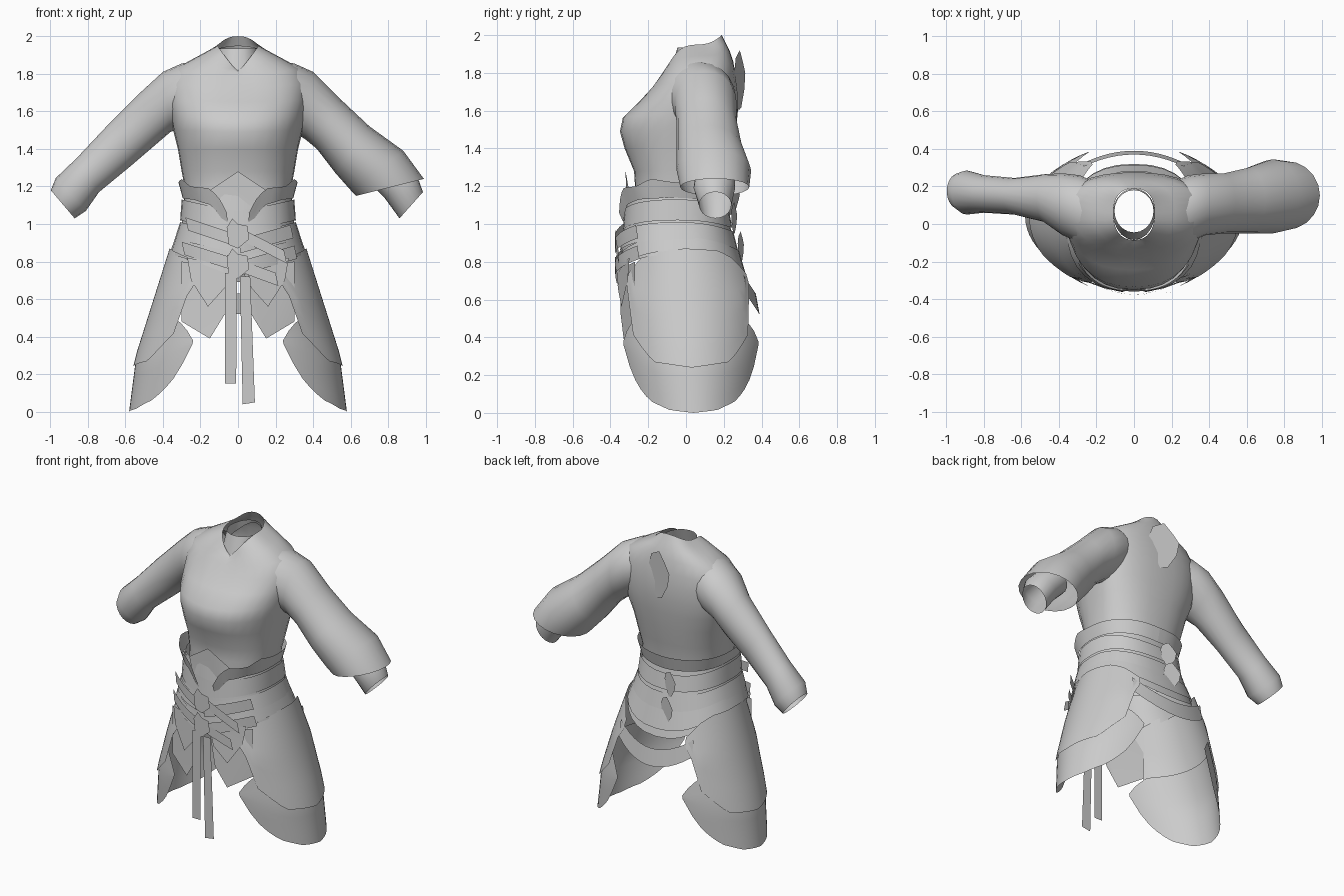
import bpy, bmesh, math
from math import sin, cos, pi, radians

cube = bpy.data.objects.get("Cube")
if cube:
    bpy.data.objects.remove(cube)

cloth = bpy.data.materials.new("grey_cloth")
cloth.use_nodes = True
GREY = (0.6, 0.6, 0.6, 1)
cloth.diffuse_color = GREY
cloth.node_tree.nodes["Principled BSDF"].inputs["Base Color"].default_value = GREY


def finish(name, bm, angle=45):
    mesh = bpy.data.meshes.new(name)
    bm.to_mesh(mesh)
    bm.free()
    obj = bpy.data.objects.new(name, mesh)
    bpy.context.collection.objects.link(obj)
    mesh.materials.append(cloth)
    bpy.ops.object.select_all(action="DESELECT")
    obj.select_set(True)
    bpy.context.view_layer.objects.active = obj
    bpy.ops.object.shade_smooth_by_angle(angle=radians(angle))
    return obj


def sheet(name, fn, nu, nv, closed=False):
    """Surface fn(u, v) with u, v in 0..1; closed joins the u ends."""
    bm = bmesh.new()
    cols = nu if closed else nu + 1
    rows = [[bm.verts.new(fn(i / nu, j / nv)) for i in range(cols)] for j in range(nv + 1)]
    for low, high in zip(rows, rows[1:]):
        for i in range(nu):
            k = (i + 1) % cols
            bm.faces.new((low[i], low[k], high[k], high[i]))
    return finish(name, bm)


def key(keys, t):
    """Linear interpolation through (t, value) pairs."""
    for (t0, a), (t1, b) in zip(keys, keys[1:]):
        if t <= t1:
            return a + (b - a) * max(0, t - t0) / (t1 - t0)
    return keys[-1][1]


def power(value, p):
    return math.copysign(abs(value) ** p, value)


def body(name, rings, p=0.85, segments=32):
    """Rings: front z, side z, back z, half width, front y, widest y, back y."""
    def fn(u, v):
        zf, zs, zb, w, yf, ym, yb = rings[round(v * (len(rings) - 1))]
        c, s = cos(2 * pi * u), sin(2 * pi * u)
        y = ym + (yb - ym if s > 0 else ym - yf) * power(s, p)
        z = zb + (zs - zb) * c * c if s > 0 else zf + (zs - zf) * abs(c)
        return w * power(c, p), y, z
    return sheet(name, fn, segments, len(rings) - 1, True)


def sleeve(name, side, rings):
    """Rings: top x, top z, bottom x, bottom z, front y, back y."""
    def fn(u, v):
        xt, zt, xb, zb, yf, yb = rings[round(v * (len(rings) - 1))]
        c, s = cos(2 * pi * u), sin(2 * pi * u)
        return (side * ((xt + xb) / 2 + c * (xt - xb) / 2),
                (yf + yb) / 2 + s * (yb - yf) / 2, (zt + zb) / 2 + c * (zt - zb) / 2)
    return sheet(name, fn, 20, len(rings) - 1, True)


def plate(name, points, y, bend=0.0, side=1, twist=0.0, shift=0.0):
    """Thin flat cloth piece from an x, z outline, bent round the body."""
    bm = bmesh.new()
    bm.faces.new([bm.verts.new((side * x + shift, y + bend * x * x + twist * x, z))
                  for x, z in points])
    bmesh.ops.triangulate(bm, faces=bm.faces[:])
    return finish(name, bm)


# Bodice and collar
body("bodice", [
    (1.0, 1.0, 1.0, .27, -.27, -.03, .2), (1.2, 1.2, 1.18, .285, -.27, -.02, .21),
    (1.28, 1.28, 1.28, .3, -.275, 0, .23), (1.4, 1.4, 1.4, .32, -.325, .03, .25),
    (1.49, 1.5, 1.5, .345, -.35, .07, .265), (1.56, 1.58, 1.6, .36, -.335, .08, .275),
    (1.65, 1.66, 1.7, .375, -.245, .08, .275), (1.72, 1.75, 1.78, .375, -.18, .08, .265),
    (1.77, 1.83, 1.86, .33, -.14, .08, .25), (1.795, 1.89, 1.92, .22, -.115, .07, .23),
    (1.805, 1.925, 1.96, .155, -.1, .06, .21), (1.815, 1.95, 2.0, .11, -.085, .06, .19)])
body("collar", [(1.8, 1.86, 1.93, .112, -.085, .06, .19),
                (1.935, 1.935, 1.95, .104, -.045, .07, .18)], 1, 20)

# Narrow sleeve, wide sleeve and its inner cuff
sleeve("right_sleeve", -1, [
    (.2, 1.87, .2, 1.56, -.13, .22), (.3, 1.855, .28, 1.52, -.1, .26),
    (.4, 1.81, .36, 1.49, -.06, .27),
    (.52, 1.7, .43, 1.43, .01, .265), (.7, 1.52, .57, 1.31, .05, .245),
    (.86, 1.35, .74, 1.17, .06, .26), (.97, 1.245, .81, 1.07, .05, .285),
    (.997, 1.18, .87, 1.03, .08, .27)])
sleeve("left_sleeve", 1, [
    (.2, 1.87, .2, 1.56, -.13, .22), (.3, 1.855, .28, 1.5, -.1, .26),
    (.4, 1.81, .36, 1.45, -.06, .27),
    (.54, 1.67, .42, 1.4, -.05, .27), (.7, 1.52, .52, 1.27, -.05, .3),
    (.88, 1.39, .6, 1.18, -.05, .345), (.99, 1.24, .63, 1.15, -.03, .335)])
sleeve("left_cuff", 1, [
    (.86, 1.34, .7, 1.22, .05, .26), (.96, 1.24, .78, 1.14, .04, .26),
    (.985, 1.17, .86, 1.03, .07, .24)])

# Sash layers round waist and hips
body("sash", [
    (1.17, 1.17, 1.15, .285, -.31, -.05, .2), (1.0, 1.0, 1.0, .3, -.33, -.05, .23),
    (.9, .93, .9, .325, -.34, -.04, .26), (.74, .84, .69, .355, -.35, -.02, .32)])
body("upper_wrap", [(1.07, 1.13, 1.08, .3, -.325, -.05, .225),
                    (.96, 1.02, .98, .308, -.335, -.045, .245)])
body("middle_wrap", [(.94, 1.01, .96, .308, -.34, -.045, .25),
                     (.85, .92, .84, .337, -.35, -.035, .28)])
body("hip_wrap", [(.82, .93, .86, .333, -.35, -.035, .28),
                  (.72, .86, .74, .358, -.36, -.02, .315)])

# Flared waist band whose ends sweep down at the front
top = [(-82, 1.06), (-76, 1.13), (-66, 1.19), (-40, 1.2), (-22, 1.24), (0, 1.22), (90, 1.2)]
low = [(-82, 1.01), (-76, 1.03), (-66, 1.1), (-40, 1.13), (0, 1.14), (90, 1.11)]
for side, label in ((1, "left"), (-1, "right")):
    def band(u, v):
        a = -82 + 172 * u
        z = key(low, a) * (1 - v) + key(top, a) * v
        flare = 0.022 * v
        return (side * (.295 + flare) * power(cos(radians(a)), .85),
                -.055 + (.28 + flare) * power(sin(radians(a)), .85), z)
    sheet(label + "_waist_band", band, 28, 2)

# Pointed front panel
plate("front_panel", [(0, 1.28), (.15, 1.18), (.1, 1.0), (-.1, 1.0), (-.15, 1.18)], -.32, .8)


# Hip guards: an upper shell over a longer rounded lower shell
def guard(name, side, spread, tops, bottoms, grow):
    def fn(u, v):
        a = spread * (2 * u - 1)
        z = key(tops, abs(a)) * (1 - v) + key(bottoms, abs(a)) * v
        width = key([(0, .585), (.27, .55), (.87, .36)], z) + grow
        depth = key([(0, .37), (.35, .41), (.6, .405), (.87, .33)], z) + grow
        lean = key([(0, .04), (.4, .025), (.87, 0)], z)
        return side * width * cos(radians(a)), lean + depth * sin(radians(a)), z
    return sheet(name, fn, 24, 8)


for side, label in ((1, "left"), (-1, "right")):
    guard(label + "_upper_guard", side, 57,
          [(0, .87), (30, .86), (44, .82), (57, .74)],
          [(0, .24), (30, .27), (48, .42), (51, .6), (57, .68)], .004)
    guard(label + "_lower_guard", side, 62,
          [(0, .5), (45, .5), (55, .45), (62, .38)],
          [(0, 0), (20, .015), (38, .065), (50, .15), (57, .25), (62, .36)], -.005)

# Pointed skirt panels under the sash
for side, label in ((1, "left"), (-1, "right")):
    plate(label + "_long_panel",
          [(.03, .76), (.3, .8), (.3, .48), (.15, .39), (.07, .52)], -.35, .9, side)
    plate(label + "_short_panel",
          [(.04, .78), (.27, .82), (.25, .7), (.16, .56), (.07, .66)], -.365, .9, side)

# Hanging ribbons
plate("right_ribbon", [(-.07, .74), (-.005, .74), (-.01, .15), (-.07, .15)], -.385)
plate("left_ribbon", [(.01, .72), (.065, .72), (.09, .05), (.025, .04)], -.385)

# Crossed straps: wrapped ends hug the body, loose ends stay flat
straps = [((-.28, 1.0), (.02, .9), 1.4), ((-.3, .87), (.02, .77), 1.3),
          ((0, .88), (.28, .96), 1.4), ((.02, .77), (.3, .85), 1.3),
          ((0, .95), (.245, .825), .3), ((-.06, .8), (.2, .705), .3)]
for n, ((x0, z0), (x1, z1), bend) in enumerate(straps):
    def strap(u, v):
        x = x0 + (x1 - x0) * u + .015 * (1 - v)
        return x, -.375 + bend * x * x, z0 + (z1 - z0) * u + .07 * (v - .5)
    sheet("strap_%d" % (n + 1), strap, 8, 1)
for n, z in enumerate((.94, .78)):
    plate("knot_%d" % (n + 1), [(-.06, z + .04), (-.03, z + .09), (0, z + .06), (.05, z + .05),
                                (.06, z - .02), (.0, z - .07), (-.05, z - .05)], -.385)


# Curved strip hanging behind between the guards
def back_strip(u, v):
    x = .27 * (2 * u - 1)
    sag = .1 * (1 - (x / .27) ** 2)
    return x, .37 - .9 * x * x + .02 * v, .73 - sag - .11 * v


sheet("back_strip", back_strip, 12, 1)

# Leaf ornaments down the back
leaf = [(0, 1), (.45, .75), (.6, .3), (.5, -.3), (.15, -1), (-.15, -.9), (-.5, -.3),
        (-.6, .25), (-.35, .6)]
for label, x0, z, y, size in (("upper", 0, 1.76, .285, .16), ("middle", -.06, 1.03, .255, .085),
                              ("lower", -.06, .87, .29, .09)):
    plate(label + "_back_leaf", [(x * size, z + h * size) for x, h in leaf], y,
          twist=-.3, shift=x0)
